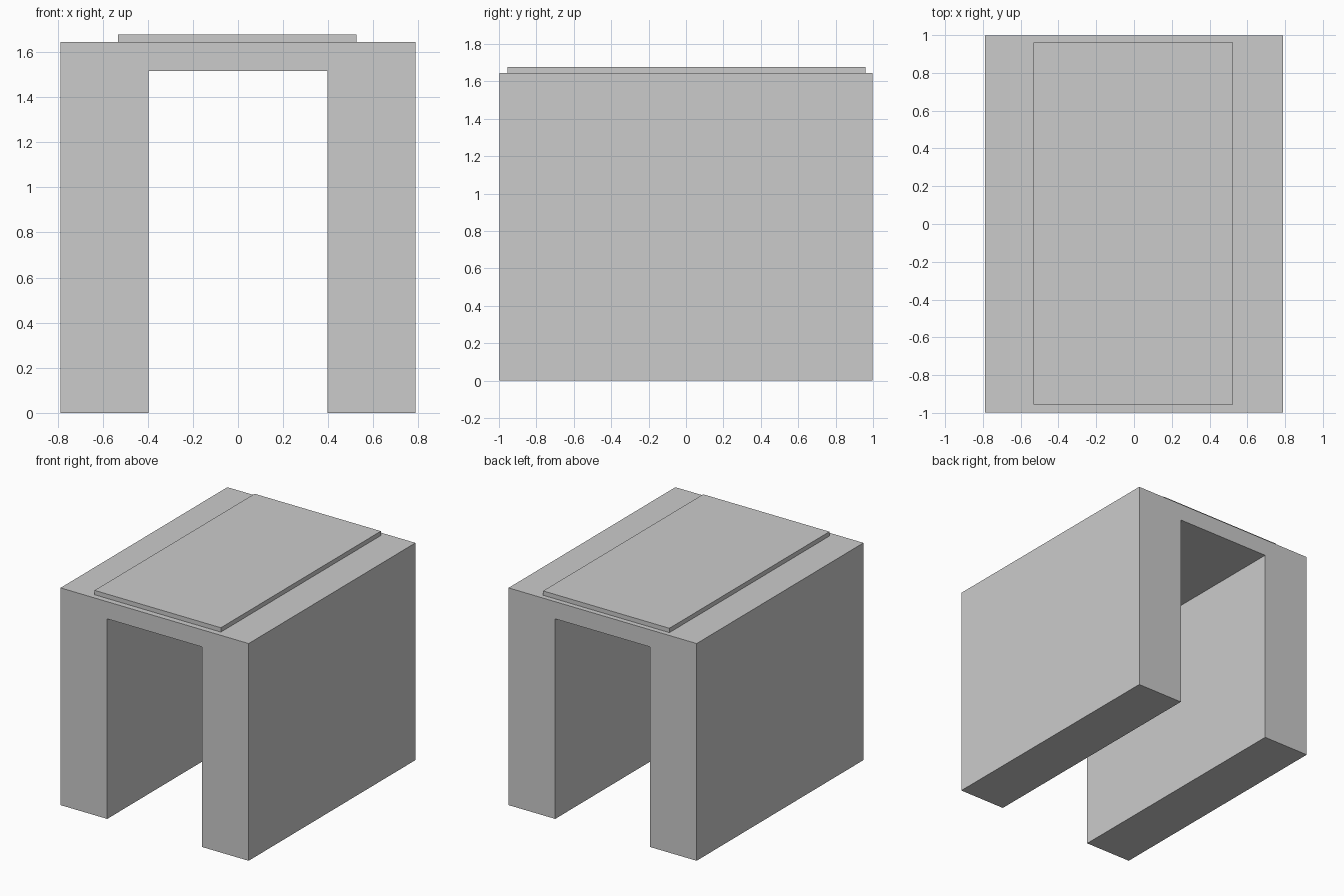
import bpy, bmesh

if "Cube" in bpy.data.objects:
    bpy.data.objects.remove(bpy.data.objects["Cube"])


def extrude_profile(name, points, y0, y1):
    """Extrude a closed x-z outline along y into a solid."""
    bm = bmesh.new()
    face = bm.faces.new([bm.verts.new((x, y0, z)) for x, z in points])
    ext = bmesh.ops.extrude_face_region(bm, geom=[face])
    moved = [v for v in ext["geom"] if isinstance(v, bmesh.types.BMVert)]
    bmesh.ops.translate(bm, verts=moved, vec=(0, y1 - y0, 0))
    bmesh.ops.recalc_face_normals(bm, faces=bm.faces)
    mesh = bpy.data.meshes.new(name)
    bm.to_mesh(mesh)
    bm.free()
    obj = bpy.data.objects.new(name, mesh)
    bpy.context.collection.objects.link(obj)
    return obj


# Portal body: two thick walls joined by a flat roof, open front and back
half = [(0.788, 1.645), (0.788, 0), (0.397, 0), (0.397, 1.515)]
outline = half + [(-x, z) for x, z in reversed(half)]
extrude_profile("portal_body", outline, -0.998, 0.998)

# Thin raised slab on the roof
slab = [(-0.533, 1.645), (0.525, 1.645), (0.525, 1.678), (-0.533, 1.678)]
extrude_profile("roof_slab", slab, -0.955, 0.96)
